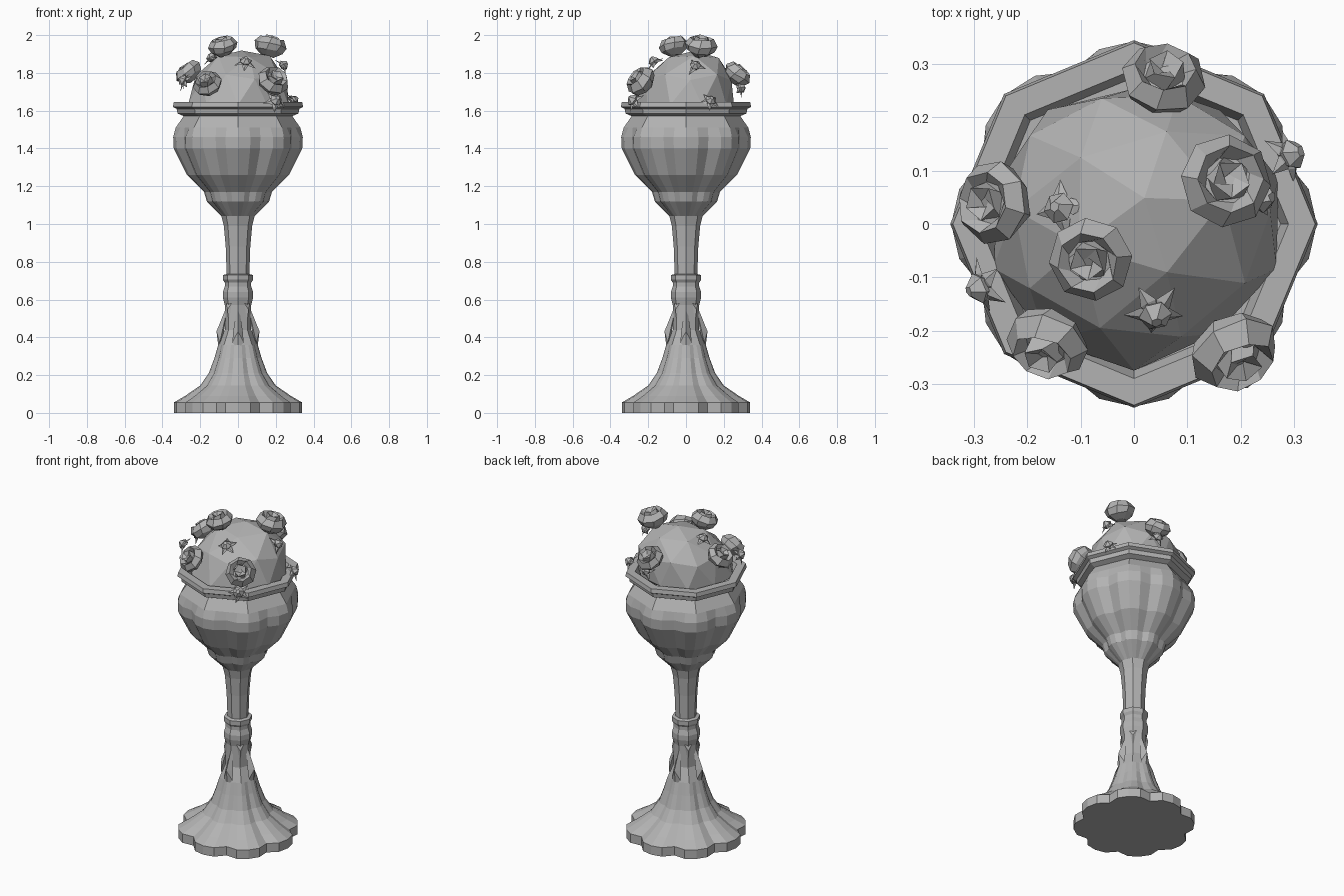
import bpy, bmesh, math, random
from mathutils import Vector, Matrix

random.seed(4)
if "Cube" in bpy.data.objects:
    bpy.data.objects.remove(bpy.data.objects["Cube"])

stone = bpy.data.materials.new("grey stone")
stone.use_nodes = True
stone.diffuse_color = (0.45, 0.45, 0.45, 1)
stone.node_tree.nodes["Principled BSDF"].inputs["Base Color"].default_value = (0.45, 0.45, 0.45, 1)


def finish(bm, name, matrix=Matrix()):
    bmesh.ops.recalc_face_normals(bm, faces=bm.faces)
    mesh = bpy.data.meshes.new(name)
    bm.to_mesh(mesh)
    bm.free()
    mesh.materials.append(stone)
    obj = bpy.data.objects.new(name, mesh)
    obj.matrix_world = matrix
    bpy.context.collection.objects.link(obj)
    return obj


def skin(rings, name, matrix=Matrix()):
    """Join rings of points into a closed, capped skin."""
    bm = bmesh.new()
    loops = [[bm.verts.new(p) for p in ring] for ring in rings]
    n = len(loops[0])
    for a, b in zip(loops, loops[1:]):
        for i in range(n):
            j = (i + 1) % n
            bm.faces.new((a[i], a[j], b[j], b[i]))
    bm.faces.new(loops[0])
    bm.faces.new(loops[-1])
    return finish(bm, name, matrix)


# Eight-lobed cross-sections: factor at a quarter lobe, and in the valley
OCT = (0.942, 0.924)
LOBE = (0.975, 0.90)
SCALLOP = (0.98, 0.87)


def lobed_ring(r, z, shape):
    factors = (1, shape[0], shape[1], shape[0])
    return [(r * factors[i % 4] * math.cos(i * math.pi / 16),
             r * factors[i % 4] * math.sin(i * math.pi / 16), z) for i in range(32)]


def lobed(name, profile):
    return skin([lobed_ring(*p) for p in profile], name)


# Foot, stem and bowl
lobed("scalloped_foot", [
    (0.34, 0, SCALLOP), (0.34, 0.055, SCALLOP), (0.28, 0.09, SCALLOP),
    (0.20, 0.145, LOBE), (0.155, 0.21, LOBE), (0.125, 0.29, LOBE),
    (0.105, 0.36, OCT), (0.07, 0.44, OCT)])
lobed("stem", [
    (0.07, 0.43, OCT), (0.07, 0.57, OCT), (0.08, 0.61, OCT), (0.08, 0.64, OCT),
    (0.07, 0.67, OCT), (0.07, 0.69, OCT), (0.08, 0.705, OCT), (0.08, 0.73, OCT),
    (0.06, 0.735, OCT), (0.065, 0.88, OCT), (0.075, 0.99, OCT), (0.09, 1.05, OCT)])
lobed("bowl", [
    (0.085, 1.04, OCT), (0.165, 1.12, LOBE), (0.18, 1.17, LOBE), (0.27, 1.26, LOBE),
    (0.34, 1.40, LOBE), (0.343, 1.46, LOBE), (0.33, 1.51, OCT), (0.285, 1.575, OCT)])
lobed("bowl_rim", [
    (0.285, 1.57, OCT), (0.32, 1.585, OCT), (0.325, 1.61, OCT), (0.345, 1.62, OCT),
    (0.34, 1.645, OCT), (0.29, 1.645, OCT), (0.275, 1.605, OCT)])


def kite(name, outline, depth, matrix):
    """Flat outline with a raised ridge on both sides."""
    bm = bmesh.new()
    rim = [bm.verts.new((x, y, 0)) for x, y in outline]
    mid_y = sum(y for _, y in outline) / len(outline)
    for side in (depth, -depth * 0.3):
        peak = bm.verts.new((0, mid_y, side))
        for a, b in zip(rim, rim[1:] + rim[:1]):
            bm.faces.new((a, b, peak))
    return finish(bm, name, matrix)


# Hanging drops on the foot and pointed darts on the stem
DROP = [(0, 0.34), (0.03, 0.37), (0.025, 0.43), (0, 0.60), (-0.025, 0.43), (-0.03, 0.37)]
DART = [(0, 0.48), (0.02, 0.58), (-0.02, 0.58)]
upright = Matrix.Rotation(math.pi / 2, 4, 'X')
for i in range(4):
    turn = Matrix.Rotation(i * math.pi / 2, 4, 'Z')
    lean = Matrix.Translation((0, -0.068, 0.5)) @ Matrix.Rotation(-0.22, 4, 'X') @ Matrix.Translation((0, 0, -0.5))
    kite("foot_drop", DROP, 0.03, turn @ lean @ upright)
    diagonal = Matrix.Rotation((i + 0.5) * math.pi / 2, 4, 'Z')
    kite("stem_dart", DART, 0.012, diagonal @ Matrix.Translation((0, -0.068, 0)) @ upright)

# Faceted mound of foliage inside the bowl
bm = bmesh.new()
bmesh.ops.create_icosphere(bm, subdivisions=2, radius=1)
for v in bm.verts:
    v.co *= random.uniform(0.95, 1.05)
    up = max(v.co.z, 0)
    v.co = Vector((v.co.x * 0.275 + 0.02 * up, v.co.y * 0.265 + 0.05 * up,
                   1.63 + v.co.z * (0.295 if v.co.z > 0 else 0.04)))
bmesh.ops.dissolve_limit(bm, angle_limit=0.2, verts=bm.verts, edges=bm.edges)
finish(bm, "foliage_mound")


def facing(pos, direction, size, spin=0):
    rot = Vector(direction).to_track_quat('Z', 'Y').to_matrix().to_4x4()
    return Matrix.Translation(pos) @ rot @ Matrix.Rotation(spin, 4, 'Z') @ Matrix.Scale(size, 4)


def whorl(name, profile, sides, matrix):
    """Twisted rings of petals."""
    return skin([[(r * math.cos(t + i * math.tau / sides), r * math.sin(t + i * math.tau / sides),
                   z + random.uniform(-0.06, 0.06)) for i in range(sides)]
                 for r, z, t in profile], name, matrix)


LEAF = [(0, 0), (0.4, 0.6), (0, 1.5), (-0.4, 0.6)]


def leaves(pos, direction, size, count, droop):
    for i in range(count):
        m = facing(pos, direction, size, i * math.tau / count + 0.4)
        kite("leaf", LEAF, 0.15, m @ Matrix.Rotation(-droop, 4, 'X'))


# Roses: position, facing direction, radius
ROSES = [
    ((-0.08, -0.065, 1.94), (-0.2, -0.2, 1), 0.08),
    ((0.17, 0.08, 1.94), (0.25, 0.1, 1), 0.088),
    ((-0.26, 0.04, 1.80), (-0.6, 0, 0.8), 0.08),
    ((0.055, 0.27, 1.79), (0.1, 0.6, 0.8), 0.08),
    ((0.185, -0.235, 1.755), (0.4, -0.7, 0.6), 0.088),
    ((-0.16, -0.22, 1.74), (-0.3, -0.7, 0.6), 0.08),
]
for k, (pos, direction, size) in enumerate(ROSES):
    m = facing(pos, direction, size, k)
    whorl("rose_petals", [(0.35, -0.6, 0), (0.85, -0.25, 0), (1, 0.1, 0.1),
                          (0.72, 0.52, 0.2), (0.5, 0.25, 0.5)], 8, m)
    whorl("rose_heart", [(0.5, 0.2, 0), (0.42, 0.6, 0.5), (0.12, 0.4, 1.1)], 5, m)

# Leaf sprays and buds: position, facing direction, size, leaf count
SPRAYS = [
    ((0.295, 0.13, 1.655), (0.8, 0.3, 0.6), 0.04, 5),
    ((0.20, -0.28, 1.655), (0.4, -0.8, 0.5), 0.045, 5),
    ((-0.29, -0.12, 1.76), (-0.8, -0.3, 0.5), 0.04, 5),
    ((-0.29, 0.02, 1.77), (-0.9, 0.1, 0.3), 0.042, 4),
    ((0.04, -0.17, 1.86), (0.1, -0.6, 0.8), 0.042, 5),
    ((0.07, 0.29, 1.72), (0.2, 0.9, 0.3), 0.04, 4),
    ((-0.14, 0.03, 1.88), (-0.4, 0.1, 0.9), 0.04, 4),
    ((0.24, 0.05, 1.84), (0.8, 0, 0.6), 0.04, 3),
]
for k, (pos, direction, size, count) in enumerate(SPRAYS):
    leaves(pos, direction, size, count, 0.35)
    whorl("bud", [(0.5, -0.4, 0), (0.75, 0.1, 0.2), (0.25, 0.6, 0.5)], 6, facing(pos, direction, size, k))
